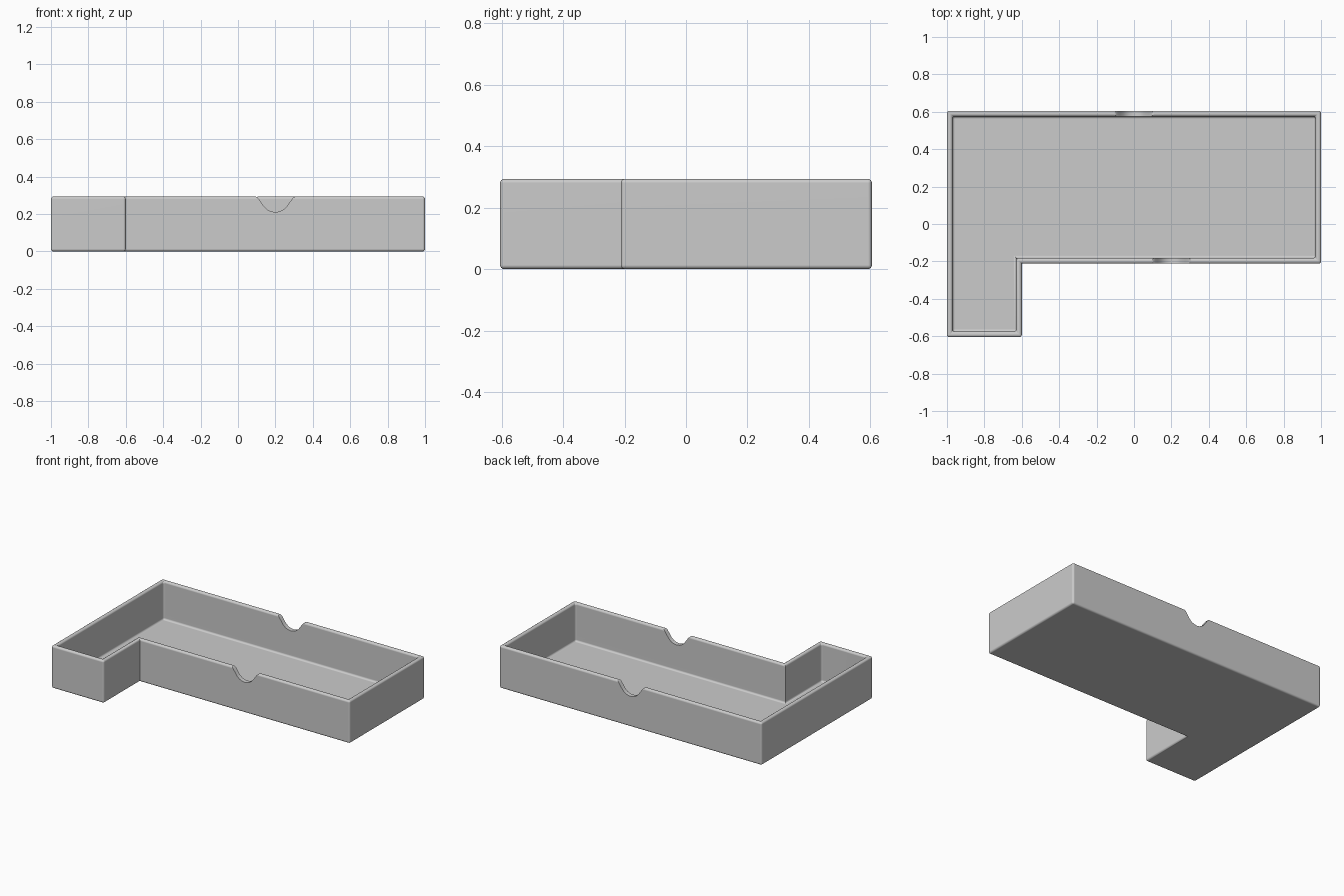
import bpy
import bmesh

cube = bpy.data.objects.get("Cube")
if cube:
    bpy.data.objects.remove(cube, do_unlink=True)

HEIGHT, WALL, FLOOR, ROUND = 0.293, 0.03, 0.03, 0.013
LEG_X, STEP_Y, DEPTH = -0.60, -0.212, 0.605

grey = bpy.data.materials.new("plain_grey")
grey.use_nodes = True
colour = (0.6, 0.6, 0.6, 1)
grey.diffuse_color = colour
grey.node_tree.nodes["Principled BSDF"].inputs["Base Color"].default_value = colour


def prism(name, points, offset, finish=None):
    """Extrude a closed outline into a solid object."""
    bm = bmesh.new()
    face = bm.faces.new([bm.verts.new(p) for p in points])
    grown = bmesh.ops.extrude_face_region(bm, geom=[face])["geom"]
    verts = [g for g in grown if isinstance(g, bmesh.types.BMVert)]
    bmesh.ops.translate(bm, verts=verts, vec=offset)
    bmesh.ops.recalc_face_normals(bm, faces=bm.faces)
    if finish:
        finish(bm)
    mesh = bpy.data.meshes.new(name)
    bm.to_mesh(mesh)
    bm.free()
    mesh.materials.append(grey)
    obj = bpy.data.objects.new(name, mesh)
    bpy.context.collection.objects.link(obj)
    return obj


def hollow_and_round(bm):
    # Sink the inside of the top face to leave walls and a floor
    top = max(bm.faces, key=lambda f: f.calc_center_median().z)
    bmesh.ops.inset_region(bm, faces=[top], thickness=WALL, use_even_offset=True)
    top = max((f for f in bm.faces if f.normal.z > 0.9), key=lambda f: len(f.verts))
    sunk = bmesh.ops.extrude_discrete_faces(bm, faces=[top])["faces"][0]
    bmesh.ops.translate(bm, verts=sunk.verts, vec=(0, 0, FLOOR - HEIGHT))
    bm.normal_update()

    # Round every real edge but the upright ones at the inward corner
    def rounded(edge):
        a, b = (v.co for v in edge.verts)
        upright = abs(a.z - b.z) > 0.1
        inward = abs(a.x - LEG_X) < 0.05 and abs(a.y - STEP_Y) < 0.05
        return edge.calc_face_angle(0) > 0.5 and not (upright and inward)

    bmesh.ops.bevel(bm, geom=[e for e in bm.edges if rounded(e)], offset=ROUND,
                    segments=4, profile=0.5, affect='EDGES', clamp_overlap=True)


# L-shaped tray
outline = [(-1, -DEPTH), (LEG_X, -DEPTH), (LEG_X, STEP_Y),
           (1, STEP_Y), (1, DEPTH), (-1, DEPTH)]
tray = prism("tray", [(x, y, 0) for x, y in outline], (0, 0, HEIGHT), hollow_and_round)

# Finger notches in the front and back walls
half = [(0.107, HEIGHT), (0.097, 0.289), (0.087, 0.278), (0.074, 0.259),
        (0.058, 0.237), (0.04, 0.221), (0.02, 0.213)]
profile = ([(-0.107, 0.4)] + [(-x, z) for x, z in half] + [(0, 0.21)]
           + half[::-1] + [(0.107, 0.4)])
bpy.context.view_layer.objects.active = tray
for name, x0, y0 in (("front_notch", 0.2, STEP_Y), ("back_notch", 0, DEPTH - WALL)):
    cutter = prism(name, [(x0 + x, y0 - 0.05, z) for x, z in profile], (0, 0.13, 0))
    cutter.hide_render = True
    cut = tray.modifiers.new(name, 'BOOLEAN')
    cut.operation, cut.solver, cut.object = 'DIFFERENCE', 'EXACT', cutter
    bpy.ops.object.modifier_apply(modifier=cut.name)
    bpy.data.objects.remove(cutter, do_unlink=True)

# Smooth rounded edges, flat broad faces
bpy.ops.object.select_all(action='DESELECT')
tray.select_set(True)
bpy.ops.object.shade_smooth_by_angle()
weighted = tray.modifiers.new("weighted_normals", 'WEIGHTED_NORMAL')
weighted.keep_sharp = True
